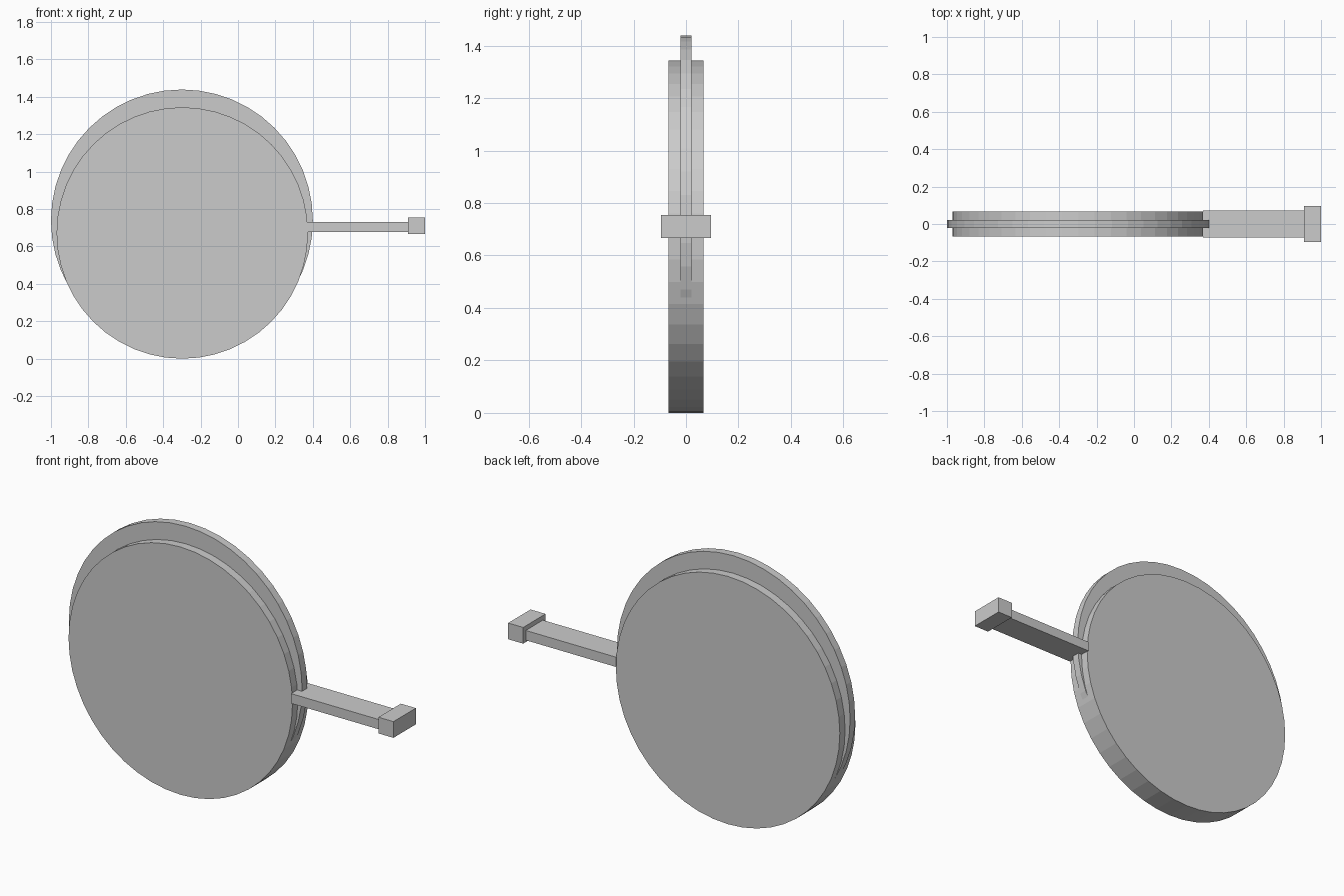
import bpy
from math import radians

if "Cube" in bpy.data.objects:
    bpy.data.objects.remove(bpy.data.objects["Cube"])


def disc(name, x, z, radius, depth):
    """48-sided flat-faced disc facing front and back."""
    bpy.ops.mesh.primitive_cylinder_add(vertices=48, radius=radius, depth=depth,
                                        location=(x, 0, z), rotation=(radians(90), 0, 0))
    bpy.context.object.name = name


def box(name, x0, x1, half_y, z0, z1):
    bpy.ops.mesh.primitive_cube_add(size=1, location=((x0 + x1) / 2, 0, (z0 + z1) / 2))
    ob = bpy.context.object
    ob.name = name
    ob.scale = (x1 - x0, 2 * half_y, z1 - z0)
    bpy.ops.object.transform_apply(location=False, rotation=False, scale=True)


# Thick round body and the thin, slightly raised flange around it
disc("body_disc", -0.298, 0.672, 0.672, 0.134)
disc("rim_flange", -0.30, 0.739, 0.70, 0.043)

# Flat handle with a wider end block
box("handle", 0.37, 0.915, 0.0735, 0.677, 0.730)
box("handle_end", 0.91, 1.0, 0.096, 0.667, 0.755)
